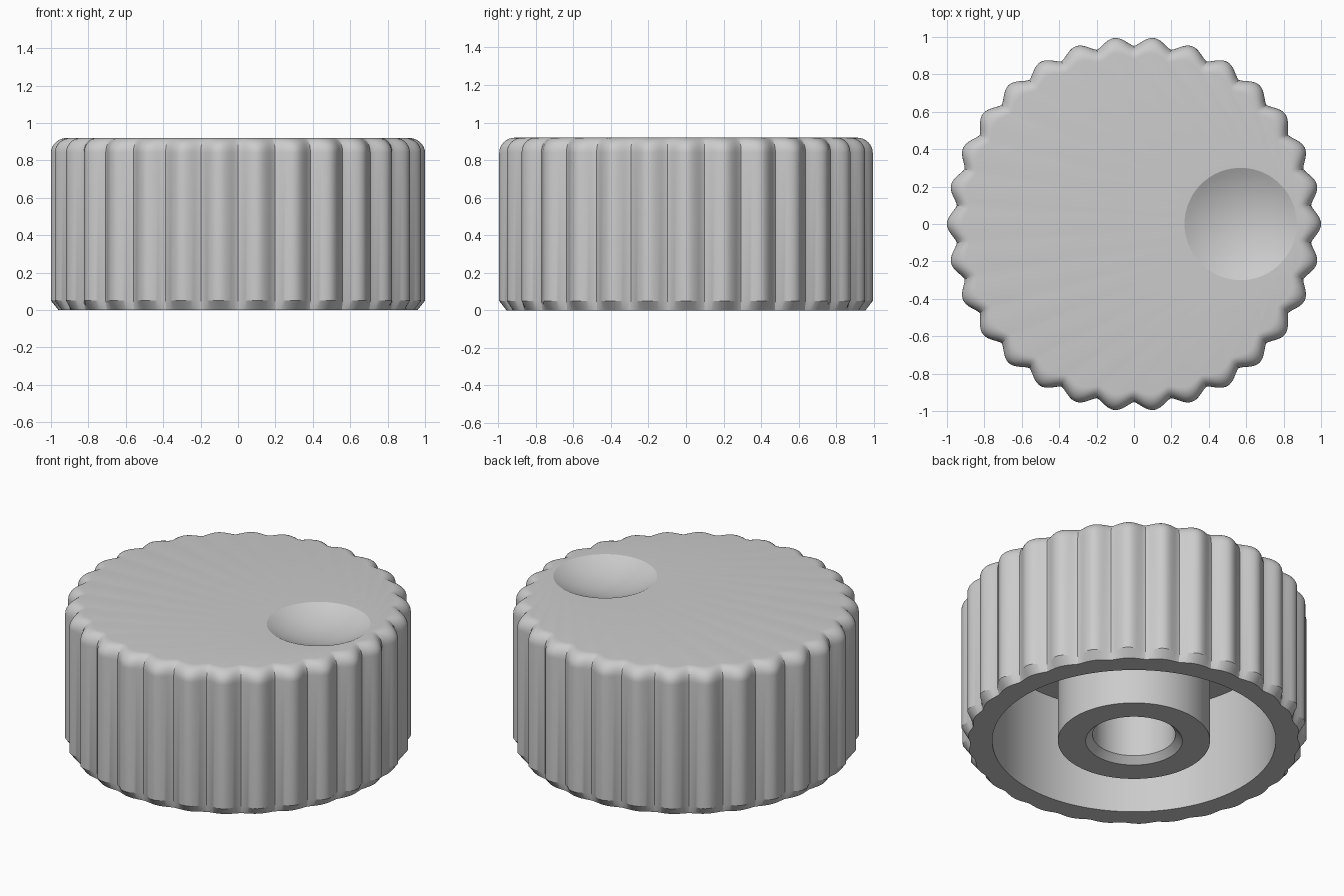
import bpy, bmesh
from math import sin, cos, pi, radians, sqrt

cube = bpy.data.objects.get("Cube")
if cube:
    bpy.data.objects.remove(cube, do_unlink=True)

LOBES = 30
STEPS = 16          # segments per grip lobe
HEIGHT = 0.92
GROOVE = 0.952      # radius at the grip grooves
DIMPLE_X, DIMPLE_R, DIMPLE_DEPTH = 0.57, 0.30, 0.075

grey = bpy.data.materials.new("plain grey")
grey.use_nodes = True
grey.diffuse_color = (0.6, 0.6, 0.6, 1)
grey.node_tree.nodes["Principled BSDF"].inputs["Base Color"].default_value = grey.diffuse_color


def lathe(name, rings, segments):
    """Skin a chain of rings (groove radius, lobe height, z, centre x), capping both ends."""
    bm = bmesh.new()
    loops = []
    for radius, lobe, z, cx in rings:
        loop = []
        for i in range(segments):
            a = 2 * pi * i / segments
            wave = (0.5 + 0.5 * cos(LOBES * a)) ** 0.7
            r = radius + lobe * wave
            loop.append(bm.verts.new((cx + r * cos(a), r * sin(a), z)))
        loops.append(loop)
    for low, high in zip(loops, loops[1:]):
        for i in range(segments):
            j = (i + 1) % segments
            bm.faces.new((low[i], low[j], high[j], high[i]))
    bm.faces.new(loops[0])
    bm.faces.new(loops[-1])
    bmesh.ops.recalc_face_normals(bm, faces=bm.faces)
    mesh = bpy.data.meshes.new(name)
    bm.to_mesh(mesh)
    bm.free()
    mesh.materials.append(grey)
    obj = bpy.data.objects.new(name, mesh)
    bpy.context.collection.objects.link(obj)
    bpy.ops.object.select_all(action="DESELECT")
    obj.select_set(True)
    bpy.context.view_layer.objects.active = obj
    bpy.ops.object.shade_smooth_by_angle(angle=radians(24))
    return obj


# Hollow underside, bottom rim, chamfer and scalloped grip wall
rings = [(0.82, 0, 0.68, 0), (0.82, 0, 0, 0),
         (0.945, 0.015, 0, 0), (GROOVE, 0.048, 0.05, 0)]

# Rounded top edge, with the scallops fading towards the flat face
FILLET = 0.08
for k in range(9):
    t = k / 8 * pi / 2
    fade = 1 - cos(t)
    rings.append((GROOVE - 0.068 * fade, 0.048 - 0.018 * fade,
                  HEIGHT - FILLET + FILLET * sin(t), 0))

# Flat top face running into the round finger dimple
sphere = (DIMPLE_R ** 2 + DIMPLE_DEPTH ** 2) / (2 * DIMPLE_DEPTH)
for k in range(12):
    r = DIMPLE_R * (1 - k / 12)
    z = HEIGHT - DIMPLE_DEPTH + sphere - sqrt(sphere ** 2 - r ** 2)
    rings.append((r, 0, z, DIMPLE_X))
lathe("knob_body", rings, LOBES * STEPS)

# Central boss with a chamfered blind shaft hole
lathe("shaft_boss", [(0.44, 0, 0.70, 0), (0.44, 0, 0, 0), (0.28, 0, 0, 0),
                     (0.24, 0, 0.04, 0), (0.24, 0, 0.60, 0)], 96)
